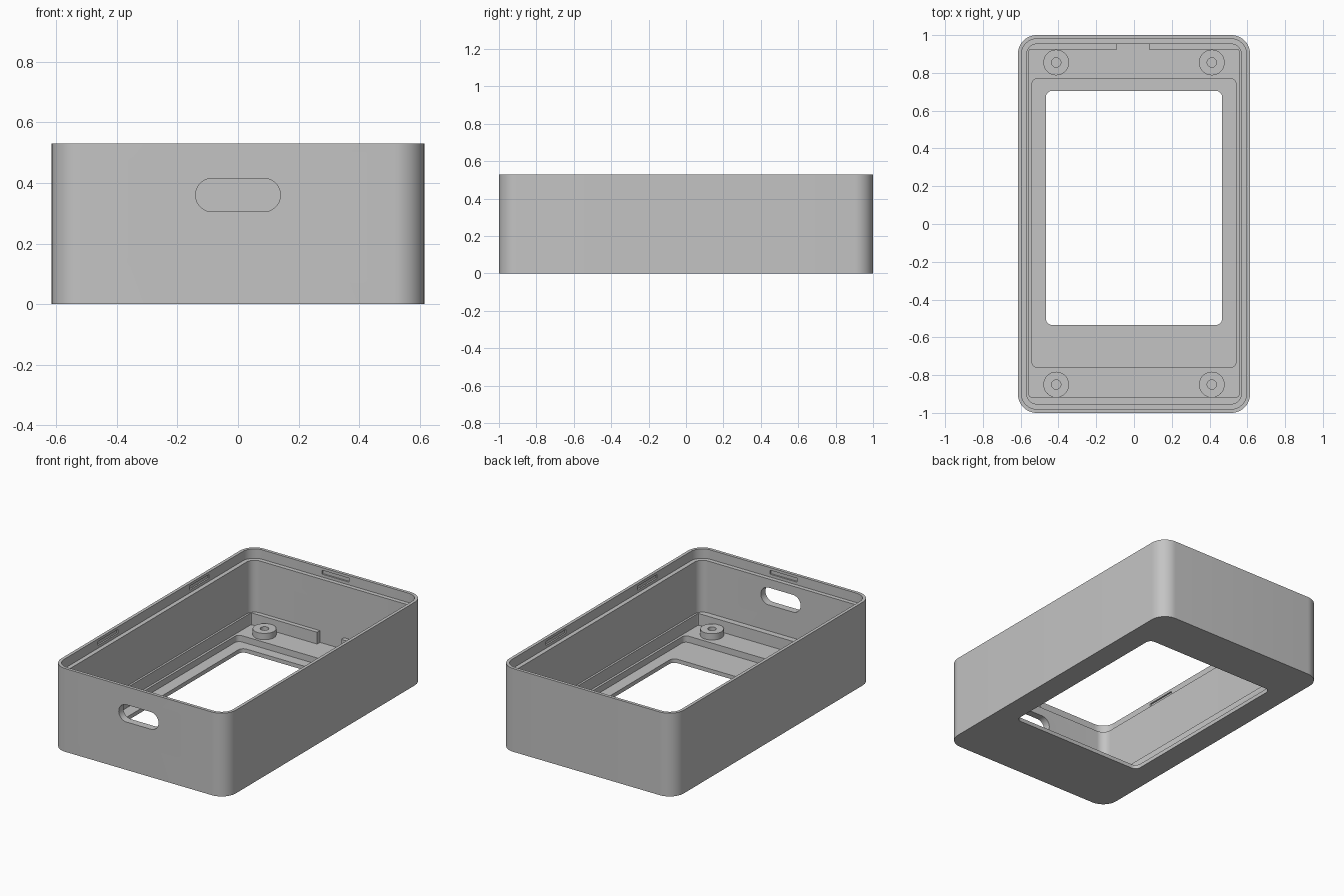
import bpy, bmesh, math

if "Cube" in bpy.data.objects:
    bpy.data.objects.remove(bpy.data.objects["Cube"])

grey = bpy.data.materials.new("plain grey")
grey.diffuse_color = (0.55, 0.55, 0.55, 1)
grey.use_nodes = True
grey.node_tree.nodes["Principled BSDF"].inputs["Base Color"].default_value = grey.diffuse_color


def finish(name, bm):
    bmesh.ops.recalc_face_normals(bm, faces=bm.faces)
    me = bpy.data.meshes.new(name)
    bm.to_mesh(me)
    bm.free()
    me.materials.append(grey)
    ob = bpy.data.objects.new(name, me)
    bpy.context.collection.objects.link(ob)
    return ob


def block(name, x0, x1, y0, y1, z0, z1, r=0.0, axis="z", seg=12):
    """Prism with rounded corners; axis 'y' rounds it in the front plane."""
    a0, a1, b0, b1, c0, c1 = (x0, x1, y0, y1, z0, z1) if axis == "z" else (x0, x1, z0, z1, y0, y1)
    pts = []
    corners = [(a1 - r, b1 - r), (a0 + r, b1 - r), (a0 + r, b0 + r), (a1 - r, b0 + r)]
    for k, (ca, cb) in enumerate(corners):
        for i in range(seg + 1 if r else 1):
            t = math.pi / 2 * (k + i / seg)
            pts.append((ca + r * math.cos(t), cb + r * math.sin(t)))
    bm = bmesh.new()
    place = (lambda a, b, c: (a, b, c)) if axis == "z" else (lambda a, b, c: (a, c, b))
    low = [bm.verts.new(place(a, b, c0)) for a, b in pts]
    top = [bm.verts.new(place(a, b, c1)) for a, b in pts]
    bm.faces.new(low)
    bm.faces.new(top)
    for i in range(len(pts)):
        j = (i + 1) % len(pts)
        bm.faces.new((low[i], low[j], top[j], top[i]))
    return finish(name, bm)


def activate(ob):
    bpy.ops.object.select_all(action="DESELECT")
    ob.select_set(True)
    bpy.context.view_layer.objects.active = ob


def cut(ob, cutter):
    mod = ob.modifiers.new("cut", "BOOLEAN")
    mod.operation, mod.solver, mod.object = "DIFFERENCE", "EXACT", cutter
    activate(ob)
    bpy.ops.object.modifier_apply(modifier=mod.name)
    bpy.data.objects.remove(cutter)


# Enclosure body
FLOOR, RAIL, LEDGE, TOP = 0.065, 0.14, 0.47, 0.53
shell = block("enclosure_shell", -0.615, 0.615, -1, 1, 0, TOP, 0.1)

# Lid recess, main cavity, board seat, floor pocket and display window
cut(shell, block("lid_recess", -0.595, 0.595, -0.98, 0.98, LEDGE, 0.7, 0.08))
cut(shell, block("cavity", -0.568, 0.568, -0.953, 0.953, RAIL, 0.6, 0.055))
cut(shell, block("board_seat", -0.555, 0.555, -0.915, 0.925, FLOOR, 0.3, 0.008, seg=3))
cut(shell, block("rail_gap", -0.09, 0.08, 0.85, 0.953, FLOOR, 0.25))
cut(shell, block("floor_pocket", -0.54, 0.54, -0.76, 0.77, 0.025, 0.2, 0.03, seg=6))
cut(shell, block("window", -0.467, 0.467, -0.535, 0.705, -0.1, 0.2, 0.035, seg=6))

# Cable port in the front wall
cut(shell, block("cable_port", -0.14, 0.14, -1.1, -0.9, 0.305, 0.415, 0.0549, axis="y"))

# Snap slots in the lid recess wall
for s in (-1, 1):
    ys = sorted((s * 0.9, s * 0.99))
    cut(shell, block("end_slot", -0.095, 0.095, *ys, 0.488, 0.513))
    xs = sorted((s * 0.54, s * 0.605))
    for y in (-0.46, 0.46):
        cut(shell, block("side_slot", *xs, y - 0.1, y + 0.1, 0.488, 0.513))

# Screw bosses
bosses = []
for x in (-0.412, 0.412):
    for y in (-0.85, 0.855):
        boss = block("screw_boss", x - 0.068, x + 0.068, y - 0.068, y + 0.068,
                     FLOOR - 0.005, 0.105, 0.0679, seg=8)
        cut(boss, block("screw_hole", x - 0.025, x + 0.025, y - 0.025, y + 0.025,
                        FLOOR, 0.2, 0.0249, seg=5))
        bosses.append(boss)

for ob in [shell] + bosses:
    activate(ob)
    bpy.ops.object.shade_smooth_by_angle(angle=math.radians(30))
